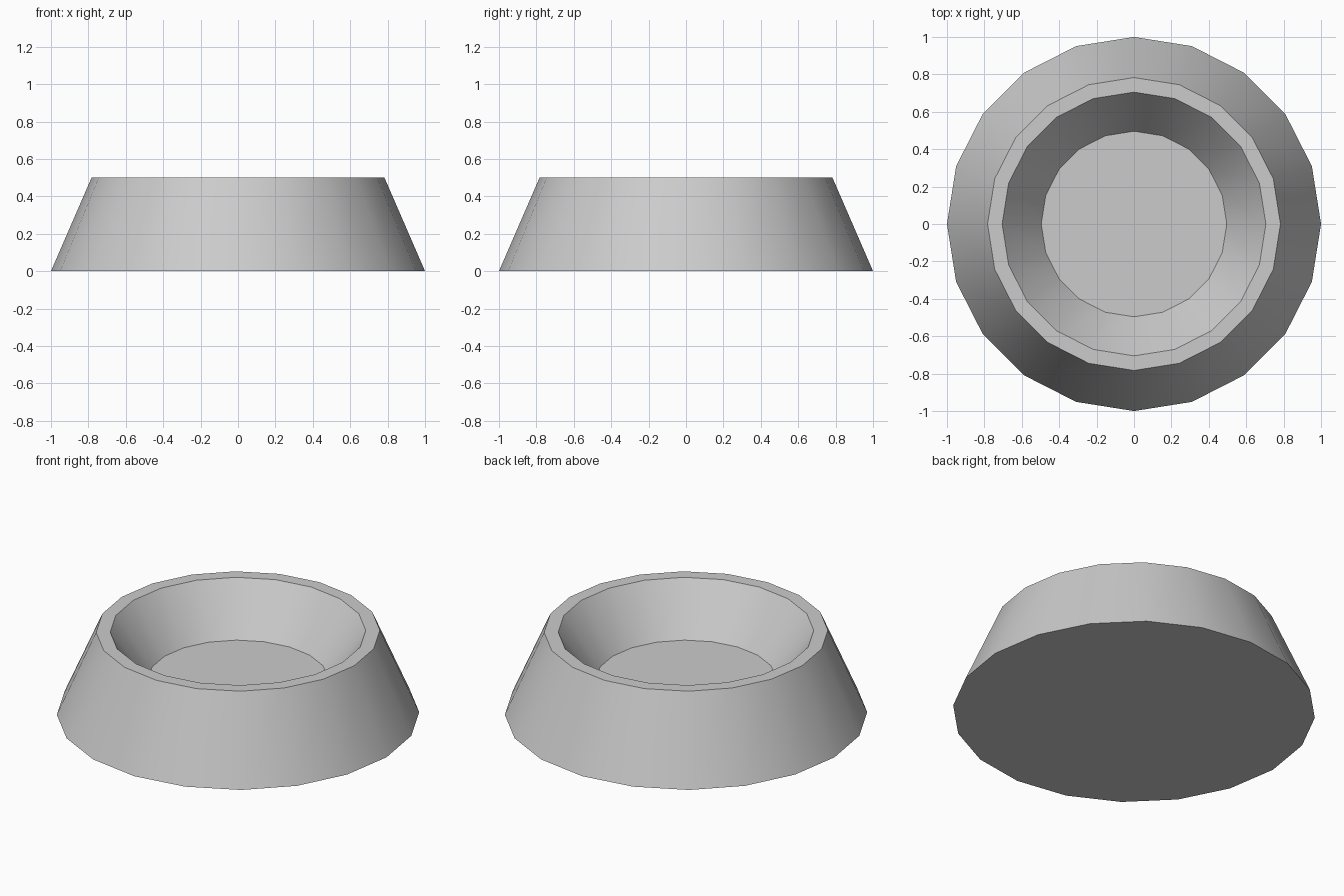
import bpy, bmesh
from math import cos, sin, tau, radians

if "Cube" in bpy.data.objects:
    bpy.data.objects.remove(bpy.data.objects["Cube"])

SIDES = 20
# Profile (radius, height) from the base, over the rim, down to the inner floor
PROFILE = [(1.0, 0.0), (0.783, 0.5), (0.705, 0.5), (0.496, 0.215)]

bm = bmesh.new()
rings = [[bm.verts.new((r * cos(tau * i / SIDES), r * sin(tau * i / SIDES), z))
          for i in range(SIDES)] for r, z in PROFILE]

# Outer wall, flat rim and inner wall
for a, b in zip(rings, rings[1:]):
    for i in range(SIDES):
        j = (i + 1) % SIDES
        bm.faces.new((a[i], a[j], b[j], b[i]))

# Underside and inner floor
bm.faces.new(rings[0][::-1])
bm.faces.new(rings[-1])

mesh = bpy.data.meshes.new("bowl")
bm.to_mesh(mesh)
bm.free()
bowl = bpy.data.objects.new("bowl", mesh)
bpy.context.collection.objects.link(bowl)

# Smooth walls, sharp rim edges
bpy.context.view_layer.objects.active = bowl
bowl.select_set(True)
bpy.ops.object.shade_smooth_by_angle(angle=radians(30))
